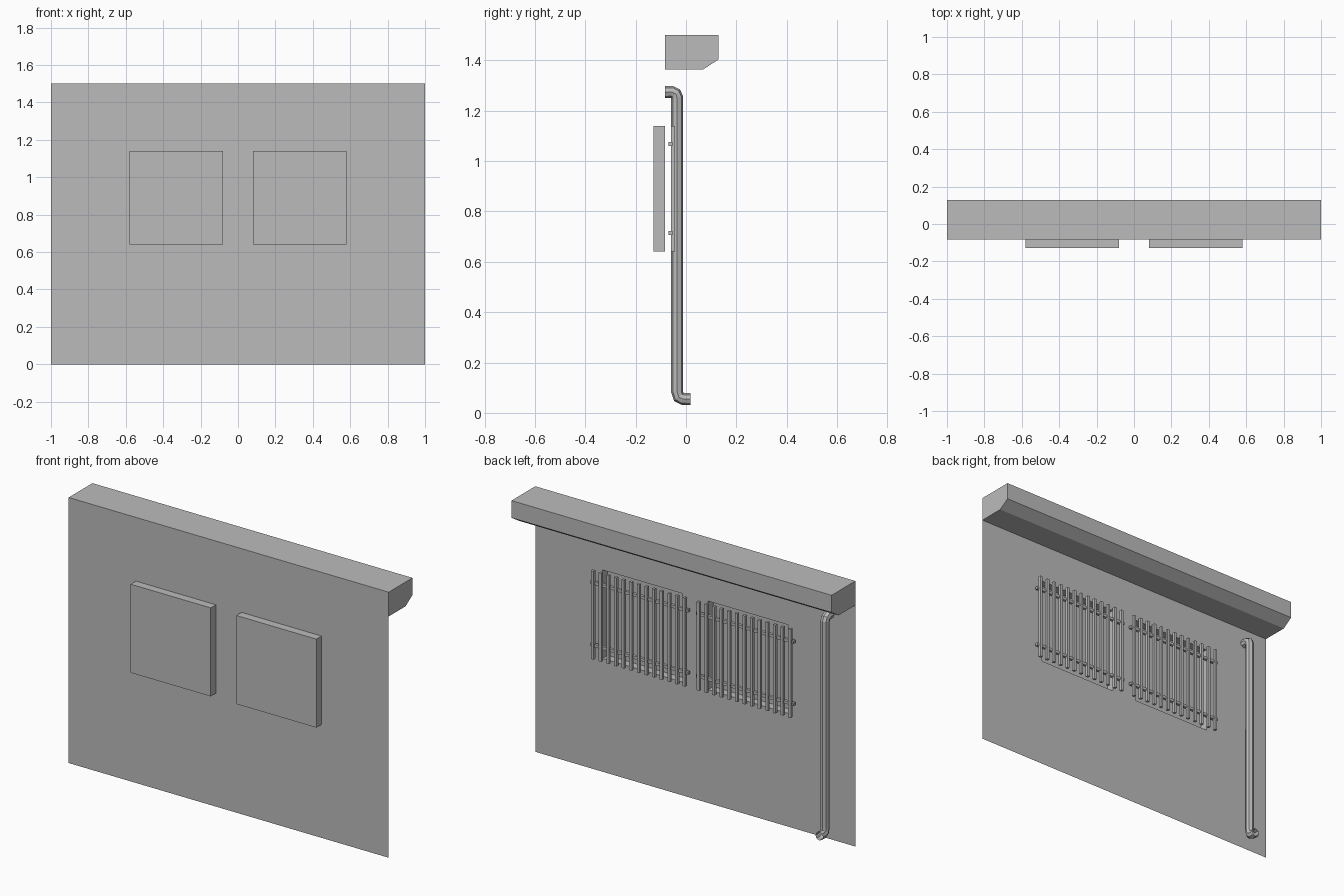
import bpy, bmesh
from mathutils import Matrix, Vector

old = bpy.data.objects.get("Cube")
if old:
    bpy.data.objects.remove(old, do_unlink=True)

GREY = (0.5, 0.5, 0.5, 1.0)
mat = bpy.data.materials.new("plain grey")
mat.use_nodes = True
mat.diffuse_color = GREY
for node in mat.node_tree.nodes:
    if node.type == "BSDF_PRINCIPLED":
        node.inputs["Base Color"].default_value = GREY

WALL_Y = -0.083
FRONT_Y = -0.129
BACK_Y = 0.129
HEIGHT = 1.5
WIN_X = (0.08, 0.58)
WIN_Z = (0.64, 1.14)


def finish(name, bm):
    mesh = bpy.data.meshes.new(name)
    bm.to_mesh(mesh)
    bm.free()
    mesh.materials.append(mat)
    obj = bpy.data.objects.new(name, mesh)
    bpy.context.collection.objects.link(obj)
    return obj


def add_box(bm, lo, hi):
    lo, hi = Vector(lo), Vector(hi)
    matrix = Matrix.Translation((lo + hi) / 2) @ Matrix.Diagonal((*(hi - lo), 1))
    return bmesh.ops.create_cube(bm, size=1, matrix=matrix)["verts"]


# Thin wall sheet with two square openings
bm = bmesh.new()
xs = (-1, -WIN_X[1], -WIN_X[0], WIN_X[0], WIN_X[1], 1)
zs = (0, *WIN_Z, HEIGHT)
grid = [[bm.verts.new((x, WALL_Y, z)) for x in xs] for z in zs]
for r in range(len(zs) - 1):
    for c in range(len(xs) - 1):
        if not (r == 1 and c in (1, 3)):
            bm.faces.new((grid[r][c], grid[r][c + 1],
                          grid[r + 1][c + 1], grid[r + 1][c]))
finish("wall", bm)

# Cornice: chamfered profile swept across, open where it meets the wall
bm = bmesh.new()
profile = [(WALL_Y, HEIGHT), (BACK_Y, HEIGHT), (BACK_Y, 1.403),
           (0.067, 1.363), (WALL_Y, 1.363)]
ends = [[bm.verts.new((x, y, z)) for y, z in profile] for x in (-1, 1)]
for end in ends:
    bm.faces.new(end)
for i in range(len(profile) - 1):
    bm.faces.new((ends[0][i], ends[0][i + 1], ends[1][i + 1], ends[1][i]))
bmesh.ops.recalc_face_normals(bm, faces=bm.faces)
finish("cornice", bm)

BARS = 13
HALF_SPAN = 0.286
for side, label in ((1, "left"), (-1, "right")):
    mid = side * sum(WIN_X) / 2
    half = (WIN_X[1] - WIN_X[0]) / 2

    # Window box, open at the back
    bm = bmesh.new()
    add_box(bm, (mid - half, FRONT_Y, WIN_Z[0]), (mid + half, WALL_Y, WIN_Z[1]))
    back = [f for f in bm.faces if f.normal.y > 0.9]
    bmesh.ops.delete(bm, geom=back, context="FACES_ONLY")
    finish(label + "_window_box", bm)

    # Upright bars of the grille
    bm = bmesh.new()
    for i in range(BARS):
        x = mid - HALF_SPAN + 2 * HALF_SPAN * i / (BARS - 1)
        add_box(bm, (x - 0.008, -0.06, WIN_Z[0]), (x + 0.008, -0.044, WIN_Z[1]))
    finish(label + "_grille_bars", bm)

    # Cross rails behind the bars
    bm = bmesh.new()
    for z in (0.715, 1.067):
        add_box(bm, (mid - 0.306, -0.069, z - 0.008),
                (mid + 0.306, -0.053, z + 0.008))
    finish(label + "_grille_rails", bm)

# Drainpipe: octagonal tube with a bend at each end
curve = bpy.data.curves.new("drainpipe", "CURVE")
curve.dimensions = "3D"
curve.bevel_depth = 0.024
curve.bevel_resolution = 2
path = [(WALL_Y, 1.274), (-0.055, 1.274), (-0.041, 1.267), (-0.035, 1.252),
        (-0.035, 0.085), (-0.029, 0.063), (-0.012, 0.055), (0.017, 0.055)]
spline = curve.splines.new("POLY")
spline.points.add(len(path) - 1)
for point, (y, z) in zip(spline.points, path):
    point.co = (-0.845, y, z, 1)
spline.use_smooth = False
curve.materials.append(mat)
pipe = bpy.data.objects.new("drainpipe", curve)
bpy.context.collection.objects.link(pipe)
